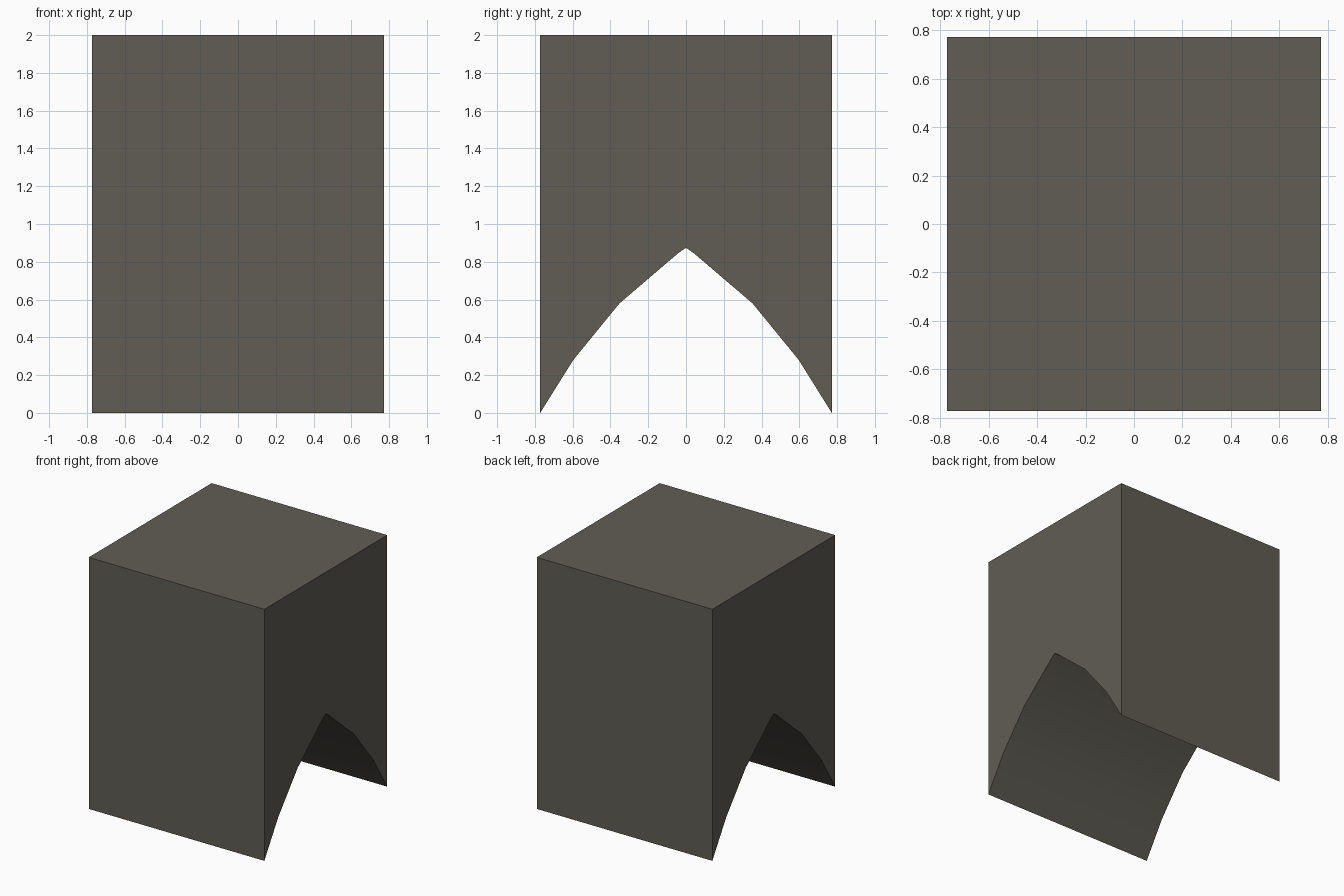
import bpy, bmesh, math

if "Cube" in bpy.data.objects:
    bpy.data.objects.remove(bpy.data.objects["Cube"])

W = 0.772  # half width and half depth
# Half of the arch profile (y, z), from the foot up to just below the apex
HALF = [(W, 0.0), (0.597, 0.28), (0.352, 0.58), (0.042, 0.845)]
profile = [(-W, 2.0)] + [(-y, z) for y, z in HALF] + [(0.0, 0.874)]
profile += HALF[::-1] + [(W, 2.0)]

# Block with a pointed tunnel: extrude the side profile along x
bm = bmesh.new()
face = bm.faces.new([bm.verts.new((-W, y, z)) for y, z in profile])
ext = bmesh.ops.extrude_face_region(bm, geom=[face], use_keep_orig=True)
new_verts = [g for g in ext["geom"] if isinstance(g, bmesh.types.BMVert)]
bmesh.ops.translate(bm, verts=new_verts, vec=(2 * W, 0, 0))
bmesh.ops.recalc_face_normals(bm, faces=bm.faces[:])
# Triangulate the concave end faces
bmesh.ops.triangulate(bm, faces=[f for f in bm.faces if len(f.verts) > 4])

mesh = bpy.data.meshes.new("arched_block")
bm.to_mesh(mesh)
bm.free()
block = bpy.data.objects.new("arched_block", mesh)
bpy.context.collection.objects.link(block)

# Warm grey stone
stone = bpy.data.materials.new("warm_grey_stone")
stone.diffuse_color = (0.118, 0.110, 0.089, 1.0)
stone.use_nodes = True
stone.node_tree.nodes["Principled BSDF"].inputs["Base Color"].default_value = stone.diffuse_color
mesh.materials.append(stone)

# Smooth arch curve, sharp corners
bpy.context.view_layer.objects.active = block
block.select_set(True)
bpy.ops.object.shade_smooth_by_angle(angle=math.radians(30))
